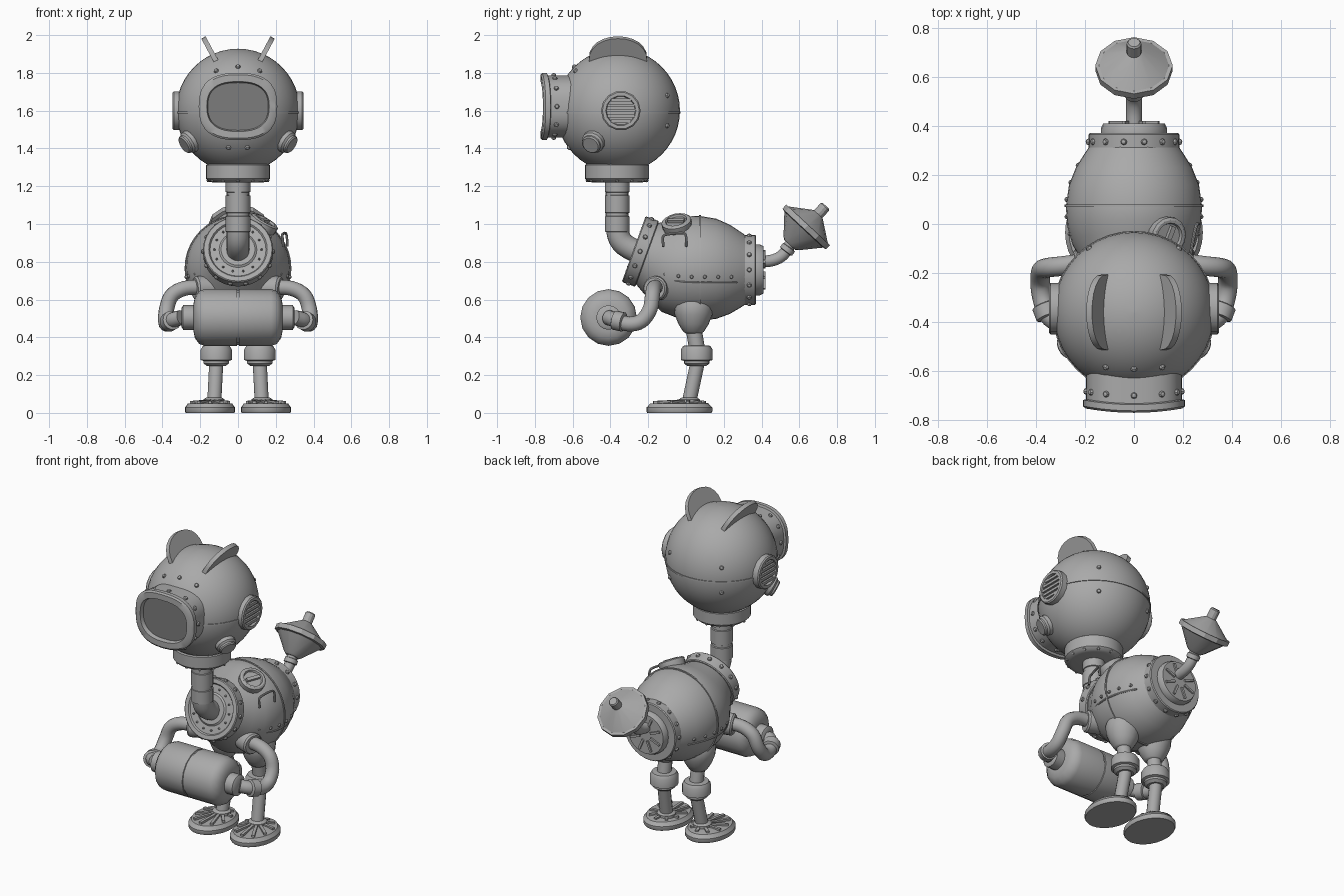
import bpy, bmesh, math
from mathutils import Vector as V


def mat(name, c):
    m = bpy.data.materials.new(name)
    m.diffuse_color = (*c, 1)
    return m


GREY = mat("cast_metal", (0.4, 0.4, 0.4))
DARK = mat("dark_glass", (0.2, 0.2, 0.2))


def loft(name, loops, m=GREY, caps=True, angle=35):
    """Skin a list of equal-length closed loops."""
    bm = bmesh.new()
    rows = [[bm.verts.new(p) for p in lp] for lp in loops]
    n = len(rows[0])
    for a, b in zip(rows, rows[1:]):
        for i in range(n):
            bm.faces.new((a[i], a[(i + 1) % n], b[(i + 1) % n], b[i]))
    if caps:
        bm.faces.new(rows[0])
        bm.faces.new(rows[-1])
    bmesh.ops.recalc_face_normals(bm, faces=bm.faces)
    me = bpy.data.meshes.new(name)
    bm.to_mesh(me)
    bm.free()
    ob = bpy.data.objects.new(name, me)
    bpy.context.collection.objects.link(ob)
    me.materials.append(m)
    bpy.ops.object.select_all(action='DESELECT')
    ob.select_set(True)
    bpy.context.view_layer.objects.active = ob
    bpy.ops.object.shade_smooth_by_angle(angle=math.radians(angle))
    return ob


def ring(c, u, v, r, n, r2=None):
    r2 = r2 or r
    return [c + u * (r * math.cos(2 * math.pi * i / n)) + v * (r2 * math.sin(2 * math.pi * i / n))
            for i in range(n)]


def frame(axis):
    a = V(axis).normalized()
    u = a.cross(V((0, 0, 1)) if abs(a.z) < 0.9 else V((1, 0, 0))).normalized()
    return a, u, a.cross(u)


def revolve(name, prof, origin, axis, n=24, m=GREY, angle=35):
    """prof: (radius, distance along axis) pairs."""
    a, u, v = frame(axis)
    return loft(name, [ring(V(origin) + a * h, u, v, max(r, 0.0005), n) for r, h in prof], m, angle=angle)


def tube(name, pts, r, n=14, sub=4):
    """Round pipe on a smooth path through the points."""
    p = [V(q) for q in pts]
    p = [2 * p[0] - p[1]] + p + [2 * p[-1] - p[-2]]
    path = []
    for i in range(1, len(p) - 2):
        a, b, c, d = p[i - 1:i + 3]
        for k in range(sub):
            t = k / sub
            path.append(0.5 * (2 * b + (c - a) * t + (2 * a - 5 * b + 4 * c - d) * t * t
                               + (3 * b - a - 3 * c + d) * t ** 3))
    path.append(p[-2])
    tan, u, v = frame(path[1] - path[0])
    loops = []
    for i, q in enumerate(path):
        t = (path[min(i + 1, len(path) - 1)] - path[max(i - 1, 0)]).normalized()
        rot = tan.rotation_difference(t)
        u, v, tan = rot @ u, rot @ v, t
        loops.append(ring(q, u, v, r, n))
    return loft(name, loops)


def rivet(pos, normal, r=0.013):
    revolve("rivet", [(r, -0.005), (r, 0.003), (r * 0.7, 0.009), (0, 0.012)], pos, normal, 8)


def box(name, c, x, y, z, m=GREY):
    """Box from centre and three half-extent vectors."""
    c, x, y, z = V(c), V(x), V(y), V(z)
    sq = [x + y, y - x, -x - y, x - y]
    return loft(name, [[c + s + z * k for s in sq] for k in (-1, 1)], m, angle=30)


def ball(name, c, r, n=40, k=24):
    revolve(name, [(r * math.sin(math.pi * i / k), -r * math.cos(math.pi * i / k)) for i in range(k + 1)],
            c, (0, 0, 1), n)


# Helmet with seam band
HC, HR = V((0, -0.36, 1.6)), 0.328
ball("helmet", HC, HR)
revolve("helmet_seam", [(0.32, -0.006), (HR + 0.004, -0.006), (HR + 0.004, 0.004), (0.32, 0.004)],
        (0, -0.36, 1.592), (0, 0, 1), 40)


# Face port: rounded rim and recessed window
def squircle(hx, hz, y, n=40):
    out = []
    for i in range(n):
        a = 2 * math.pi * i / n
        c, s = math.cos(a), math.sin(a)
        x = math.copysign(abs(c) ** 0.78, c) * hx
        out.append(V((x, y + 0.45 * x * x, 1.622 + math.copysign(abs(s) ** 0.78, s) * hz)))
    return out


loft("face_rim", [squircle(*q) for q in ((0.195, 0.165, -0.58), (0.195, 0.165, -0.732), (0.208, 0.178, -0.737),
     (0.208, 0.178, -0.762), (0.198, 0.168, -0.77), (0.165, 0.132, -0.77), (0.158, 0.124, -0.735))], caps=False)
loft("face_window", [squircle(0.161, 0.127, -0.738), squircle(0.161, 0.127, -0.744)], DARK)
for i in range(12):
    a = 2 * math.pi * i / 12
    q = squircle(0.195, 0.165, -0.7, 12)[i]
    rivet(q, (math.cos(a), 0, math.sin(a)))
for x, z in ((-0.115, 1.81), (0, 1.832), (0.115, 1.81), (-0.05, 1.405), (0.05, 1.405)):
    d = V((x, -math.sqrt(HR ** 2 - x * x - (z - 1.6) ** 2), z - 1.6))
    rivet(HC + d, d)

for s in (-1, 1):
    # Ear fins
    u, t = V((0.47 * s, 0, 0.88)), V((0.88 * s, 0, -0.47)) * 0.013
    base = V((0.115 * s, -0.36, 1.86))
    out = [base + V((0, -0.155 * math.cos(math.pi * i / 12), 0)) + u * (0.145 * math.sin(math.pi * i / 12) ** 0.8)
           for i in range(13)]
    loft("ear_fin", [[p - t for p in out], [p + t for p in out]])
    # Side grille ports
    revolve("side_port", [(0.105, 0), (0.105, 0.055), (0.098, 0.062), (0.08, 0.062), (0.076, 0.048), (0, 0.048)],
            (0.285 * s, -0.345, 1.6), (s, 0, 0), 14)
    for k in range(-2, 3):
        z = k * 0.028
        box("port_slat", (0.335 * s, -0.345, 1.6 + z), (0.009, 0, 0),
            (0, math.sqrt(0.077 ** 2 - z * z), 0), (0, 0, 0.008))
    # Cheek plugs
    d = V((0.265 * s, -0.135, -0.17)).normalized()
    revolve("cheek_plug", [(0.062, 0), (0.062, 0.035), (0.052, 0.045), (0.052, 0.055), (0.045, 0.062), (0, 0.062)],
            HC + d * (HR - 0.02), d, 14)
    for z in (1.68, 1.52):
        d = V((math.sqrt(HR ** 2 - 0.0064 - 0.26 ** 2) * s, 0.26, z - 1.6))
        rivet(HC + d, d)

# Neck collar, sleeves and bent pipe
revolve("neck_collar", [(0.13, 1.22), (0.155, 1.225), (0.17, 1.24), (0.17, 1.312), (0.15, 1.325)],
        (0, -0.365, 0), (0, 0, 1), 32)
for i in range(12):
    a = math.pi * i / 6
    rivet((0.155 * math.cos(a), -0.365 + 0.155 * math.sin(a), 1.232), (math.cos(a), math.sin(a), -1), 0.01)
tube("neck_pipe", [(0, -0.365, 1.25), (0, -0.365, 1.1), (0, -0.362, 0.96), (0, -0.325, 0.89), (0, -0.22, 0.835)],
     0.06, 20)
for z0, z1 in ((0.955, 1.045), (1.055, 1.155), (1.165, 1.23)):
    revolve("neck_sleeve", [(0.055, z0), (0.065, z0 + 0.005), (0.065, z1 - 0.005), (0.055, z1)],
            (0, -0.364, 0), (0, 0, 1), 20)

# Barrel body: rear axis level, front tilted up
rows = []
for y, z, r, tl in ((0.34, 0.757, 0.165, 0), (0.29, 0.758, 0.2, 0), (0.23, 0.76, 0.237, 0), (0.16, 0.763, 0.265, 0),
                    (0.07, 0.765, 0.278, 0), (-0.01, 0.77, 0.272, 6), (-0.08, 0.782, 0.252, 11),
                    (-0.145, 0.812, 0.212, 16), (-0.21, 0.845, 0.17, 20)):
    t = math.radians(tl)
    rows.append(ring(V((0, y, z)), V((1, 0, 0)), V((0, math.sin(t), math.cos(t))), r, 40))
loft("body", rows)
revolve("body_seam", [(0.27, -0.005), (0.283, -0.005), (0.283, 0.005), (0.27, 0.005)],
        (0, 0.075, 0.765), (0, 1, 0), 40)
# Riveted side seam
for s in (-1, 1):
    for y, x, z in ((-0.17, 0.16, 0.75), (-0.11, 0.223, 0.735), (-0.04, 0.259, 0.725), (0.03, 0.272, 0.72),
                    (0.1, 0.272, 0.72), (0.17, 0.256, 0.72), (0.24, 0.226, 0.72)):
        rivet((x * s, y, z), (s, 0, -0.15), 0.01)
    tube("side_seam", [(s * x, y, z) for x, y, z in ((0.15, -0.2, 0.76), (0.218, -0.11, 0.715), (0.255, -0.03, 0.695),
         (0.269, 0.07, 0.69), (0.25, 0.17, 0.69), (0.205, 0.27, 0.69))], 0.005, 6, 3)

# Front and rear flanges with rivets
AX = V((0, -0.94, 0.34))
flange = [(0.15, -0.04), (0.18, -0.04), (0.185, -0.035), (0.185, 0.03), (0.18, 0.036)]
revolve("front_flange", flange + [(0.155, 0.036), (0.148, 0.026), (0.1, 0.026), (0.09, 0.034), (0, 0.034)],
        (0, -0.243, 0.855), AX, 32)
revolve("rear_flange", flange + [(0, 0.036)], (0, 0.335, 0.757), (0, 1, 0), 32)
for c, ax in (((0, -0.243, 0.855), AX), ((0, 0.335, 0.757), V((0, 1, 0)))):
    a, u, v = frame(ax)
    for i in range(14):
        d = u * math.cos(math.pi * i / 7) + v * math.sin(math.pi * i / 7)
        rivet(V(c) + d * 0.185, d)
        if ax is AX:
            rivet(V(c) + d * 0.125 + a * 0.026, a, 0.006)
# Rear cover with radial ribs
revolve("rear_cover", [(0.135, 0), (0.135, 0.025), (0.125, 0.045), (0, 0.045)], (0, 0.365, 0.757), (0, 1, 0), 24)
for i in range(8):
    d = V((math.cos(math.pi * i / 4 + 0.4), 0, math.sin(math.pi * i / 4 + 0.4)))
    box("cover_rib", V((0, 0.412, 0.757)) + d * 0.075, d * 0.035, d.cross(V((0, 1, 0))) * 0.007, (0, 0.008, 0))

# Filler cap and staple handle on the back
CD = V((0.13, -0.05, 0.225)).normalized()
CP = V((0.125, -0.045, 0.985))
revolve("filler_cap", [(0.075, -0.02), (0.08, 0.02), (0.08, 0.035), (0.07, 0.042), (0.058, 0.042),
        (0.053, 0.03), (0, 0.03)], CP, CD, 16)
_, cu, cv = frame(CD)
box("cap_bar", CP + CD * 0.035, cu * 0.045, cv * 0.01, CD * 0.012)
tube("staple_handle", [(0.24, -0.12, 0.88), (0.235, -0.122, 0.93), (0.235, -0.1, 0.945), (0.25, -0.02, 0.952),
     (0.258, 0, 0.935), (0.262, 0, 0.88)], 0.007, 8)

# Tail pipe and double-cone dish
tube("tail_pipe", [(0, 0.39, 0.8), (0, 0.46, 0.808), (0, 0.515, 0.838), (0, 0.56, 0.905)], 0.032)
revolve("tail_cuff", [(0.03, 0), (0.04, 0.004), (0.04, 0.03), (0.03, 0.034)], (0, 0.527, 0.852), (0, 0.6, 0.8), 14)
revolve("tail_dish", [(0.04, -0.13), (0.055, -0.118), (0.14, -0.02), (0.158, -0.016), (0.158, 0.014), (0.143, 0.014),
        (0.038, 0.088), (0.03, 0.092), (0.03, 0.145), (0.024, 0.152)], (0, 0.637, 0.985), (0, 0.68, 0.73), 12, angle=25)

# Carried canister along x
prof = [(0.075, -0.235), (0.11, -0.228), (0.14, -0.205), (0.15, -0.175), (0.15, -0.006), (0.145, -0.004)]
prof += [(r, -h) for r, h in reversed(prof)]
knob = [(0.052, -0.298), (0.065, -0.29), (0.065, -0.225)]
revolve("canister", prof, (0, -0.41, 0.505), (1, 0, 0), 16)
for s in (-1, 1):
    revolve("canister_knob", knob, (0, -0.41, 0.505), (s, 0, 0), 16)
    # Arms: shoulder ring, bent pipe, wrist cuff
    revolve("shoulder", [(0.066, -0.05), (0.066, 0.03), (0.058, 0.04), (0.04, 0.04)],
            (0.19 * s, -0.155, 0.66), (0.9 * s, -0.3, -0.05), 16)
    tube("arm", [(s * x, y, z) for x, y, z in ((0.18, -0.155, 0.665), (0.28, -0.17, 0.66), (0.35, -0.178, 0.622),
         (0.378, -0.19, 0.55), (0.383, -0.235, 0.487), (0.375, -0.3, 0.47), (0.35, -0.37, 0.49),
         (0.3, -0.41, 0.505))], 0.04)
    revolve("wrist_cuff", [(0.04, -0.03), (0.052, -0.025), (0.052, 0.025), (0.04, 0.03)],
            (0.357 * s, -0.355, 0.486), (-0.35 * s, -0.9, 0.2), 14)
    # Legs: hip, thigh, knee, shin
    x = 0.115 * s
    revolve("hip", [(0.085, 0.62), (0.105, 0.57), (0.1, 0.52), (0.08, 0.47), (0.055, 0.43), (0.04, 0.42)],
            (x, 0.04, 0), (0, 0, 1), 20)
    tube("thigh", [(x, 0.04, 0.45), (x, 0.058, 0.34)], 0.042, sub=1)
    revolve("knee", [(0.05, 0.248), (0.068, 0.262), (0.068, 0.275), (0.084, 0.28), (0.084, 0.335), (0.072, 0.355),
            (0.045, 0.358)], (x, 0.057, 0), (0, 0, 1), 18)
    tube("shin", [(x, 0.062, 0.27), (0.126 * s, 0.015, 0.05)], 0.038, sub=1)
    revolve("ankle_cuff", [(0.055, 0.03), (0.055, 0.072), (0.04, 0.082)], (0.127 * s, 0.018, 0), (0, 0, 1), 16)
    # Oval boot sole with radial ribs
    fx, X, Y = 0.148 * s, V((1, 0, 0)), V((0, 1, 0))
    loft("boot", [ring(V((fx, y, z)), X, Y, 0.133 * k, 28, 0.175 * k) for y, z, k in
         ((-0.035, 0, 0.97), (-0.035, 0.008, 1), (-0.035, 0.028, 1), (-0.035, 0.036, 0.95),
          (-0.035, 0.05, 0.88), (-0.015, 0.05, 0.8), (0.005, 0.058, 0.4))])
    for i in range(10):
        a = 2 * math.pi * (i + 0.5) / 10
        p = V((fx + 0.105 * math.cos(a), -0.035 + 0.138 * math.sin(a), 0.052))
        q = V((0.127 * s, 0.018, 0.062))
        e = (p - q) / 2
        box("boot_rib", (p + q) / 2, e, V((-e.y, e.x, 0)).normalized() * 0.009, (0, 0, 0.011))
